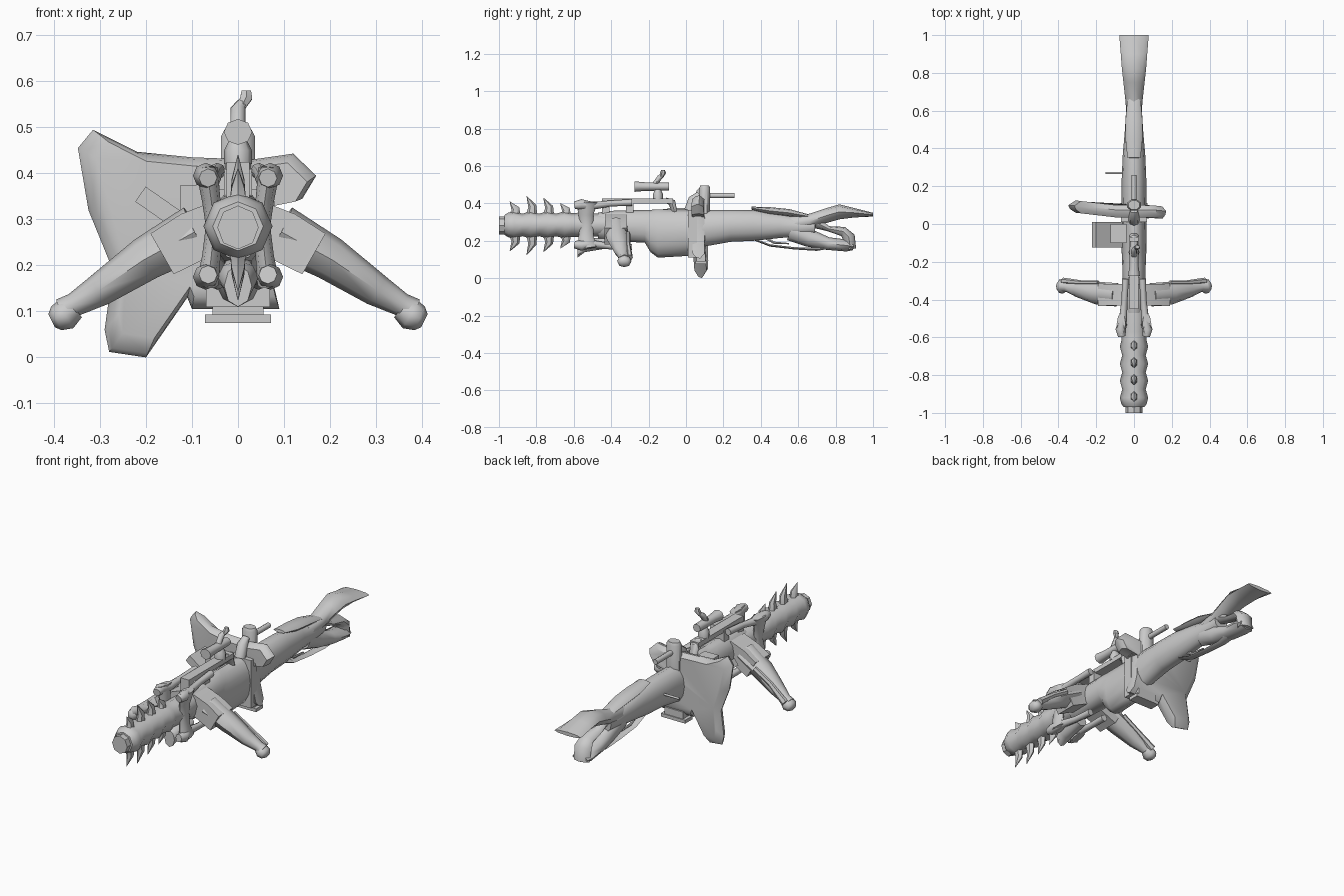
import bpy, bmesh, math
from mathutils import Vector

grey = bpy.data.materials.new("bone_grey")
grey.diffuse_color = (0.6, 0.6, 0.6, 1)


def finish(name, bm, angle=40):
    bmesh.ops.recalc_face_normals(bm, faces=bm.faces)
    me = bpy.data.meshes.new(name)
    bm.to_mesh(me)
    bm.free()
    me.materials.append(grey)
    ob = bpy.data.objects.new(name, me)
    bpy.context.collection.objects.link(ob)
    bpy.ops.object.select_all(action='DESELECT')
    ob.select_set(True)
    bpy.context.view_layer.objects.active = ob
    bpy.ops.object.shade_smooth_by_angle(angle=math.radians(angle))
    return ob


def skin(name, rings, angle=40):
    """Join equal rings of points into a capped solid."""
    bm = bmesh.new()
    vs = [[bm.verts.new(p) for p in r] for r in rings]
    n = len(vs[0])
    for a, b in zip(vs, vs[1:]):
        for i in range(n):
            bm.faces.new((a[i], a[(i + 1) % n], b[(i + 1) % n], b[i]))
    bm.faces.new(vs[0][::-1])
    bm.faces.new(vs[-1])
    return finish(name, bm, angle)


def loft(name, sections, n=10, angle=50, turn=0.0):
    """Sections along y: (y, half width, bottom z, top z)."""
    rings = []
    for y, w, b, t in sections:
        ring = []
        for i in range(n):
            a = 2 * math.pi * (i + turn) / n
            ring.append((w * math.cos(a), y, (b + t) / 2 + (t - b) / 2 * math.sin(a)))
        rings.append(ring)
    return skin(name, rings, angle)


def limb(name, path, sizes, side=(0, 1, 0), n=8, angle=50, turn=0.0):
    """Tapered tube; sizes are (radius along side, radius across)."""
    pts = [Vector(p) for p in path]
    rings = []
    for k, p in enumerate(pts):
        d = (pts[min(k + 1, len(pts) - 1)] - pts[max(k - 1, 0)]).normalized()
        s = Vector(side)
        s = (s - d * s.dot(d)).normalized()
        u = d.cross(s)
        ru, rv = sizes[k]
        rings.append([p + s * ru * math.cos(a) + u * rv * math.sin(a)
                      for a in (2 * math.pi * (i + turn) / n for i in range(n))])
    return skin(name, rings, angle)


def box(name, x0, x1, y0, y1, z0, z1):
    return skin(name, [[(x0, y0, z), (x1, y0, z), (x1, y1, z), (x0, y1, z)] for z in (z0, z1)], 30)


# Barrel: faceted muzzle and bulging tube
loft("muzzle", [(-1, .045, .235, .33), (-.96, .045, .235, .33)], 8, 30)
prof = [(-.97, .055), (-.95, .068), (-.92, .075), (-.875, .062), (-.83, .075), (-.785, .062),
        (-.74, .075), (-.695, .062), (-.65, .075), (-.61, .065), (-.57, .068), (-.4, .06)]
loft("barrel", [(y, r, .285 - r * .97, .285 + r * .97) for y, r in prof], 8)

# Hooked spikes above and below the barrel
for i, (y, top, bot) in enumerate([(-.92, .41, .145), (-.83, .44, .125), (-.74, .43, .14), (-.65, .40, .16)]):
    for nm, s, tip in (("upper", 1, top), ("lower", -1, bot)):
        base = .285 + s * .055
        limb(f"{nm}_spike_{i}", [(0, y + .005, base), (0, y + .008, base + (tip - base) * .45), (0, y - .022, tip)],
             [(.03, .02), (.022, .016), (.001, .001)], n=6)

# Four knobbed bones framing the fore end
for sx in (-1, 1):
    for nm, z, s in (("top", .395, 1), ("bottom", .175, -1)):
        limb(f"fore_bone_{nm}_{sx}",
             [(sx * .065, -.595, z - s * .005), (sx * .07, -.56, z), (sx * .058, -.5, z - s * .008),
              (sx * .05, -.4, z + s * .005), (sx * .045, -.29, z + s * .01)],
             [(.02, .02), (.028, .028), (.021, .021), (.016, .016), (.018, .018)], (1, 0, 0))
    limb(f"fore_clamp_{sx}", [(sx * .066, -.525, .16), (sx * .058, -.535, .22), (sx * .052, -.53, .285),
                             (sx * .058, -.535, .34), (sx * .068, -.53, .41)],
         [(.055, .024), (.04, .02), (.035, .018), (.04, .02), (.058, .024)])
loft("fore_lower_core", [(-.58, .03, .11, .2), (-.54, .045, .14, .21), (-.42, .035, .16, .22)], 8)

# Receiver
loft("receiver", [(-.47, .05, .21, .35), (-.42, .06, .2, .36), (-.22, .062, .19, .365), (-.19, .064, .14, .366),
                  (-.15, .065, .11, .367), (.02, .066, .12, .367), (.1, .066, .17, .366), (.24, .065, .195, .366),
                  (.36, .06, .2, .365), (.5, .048, .215, .345), (.62, .041, .225, .32), (.69, .04, .235, .325)], 12)

# Stock: upper blade, lower branch and rear strut around an opening
loft("stock_upper", [(.56, .038, .24, .335), (.66, .046, .265, .345), (.75, .056, .295, .375), (.82, .064, .315, .395),
                     (.9, .07, .325, .375), (1, .078, .33, .35)], 8)
limb("stock_lower", [(0, .56, .255), (0, .66, .215), (0, .76, .185), (0, .86, .175), (0, .895, .17)],
     [(.04, .055), (.042, .048), (.048, .034), (.055, .032), (.045, .02)], (1, 0, 0))
limb("stock_strut", [(0, .88, .155), (0, .87, .22), (0, .84, .25), (0, .76, .265), (0, .7, .295)],
     [(.045, .03), (.05, .034), (.04, .026), (.034, .014), (.03, .03)], (1, 0, 0))
limb("cheek_ridge", [(0, .35, .375), (0, .45, .36), (0, .55, .35), (0, .66, .33)],
     [(.035, .008), (.045, .02), (.045, .02), (.035, .01)], (1, 0, 0))
limb("trigger_guard", [(0, .37, .205), (0, .45, .175), (0, .58, .16), (0, .7, .155), (0, .76, .165)],
     [(.02, .006), (.022, .007), (.022, .007), (.025, .01), (.03, .01)], (1, 0, 0), 6)
limb("trigger", [(0, .43, .215), (0, .47, .19), (0, .55, .185)], [(.008, .01), (.007, .007), (.005, .004)], (1, 0, 0), 6)

# Splayed arms: socket sleeve, shaft and knuckle on each side
for sx in (-1, 1):
    limb(f"arm_socket_{sx}", [(sx * .02, -.375, .295), (sx * .1, -.375, .262), (sx * .165, -.375, .225)],
         [(.08, .075), (.08, .078), (.085, .072)], n=4, angle=30, turn=.5)
    limb(f"arm_shaft_{sx}", [(sx * .09, -.375, .275), (sx * .2, -.365, .215), (sx * .3, -.345, .147),
                            (sx * .355, -.333, .115), (sx * .38, -.33, .1)],
         [(.062, .058), (.06, .048), (.042, .036), (.027, .026), (.03, .03)])
    limb(f"arm_knuckle_{sx}", [(sx * .355, -.33, .108), (sx * .375, -.33, .093), (sx * .395, -.33, .085), (sx * .405, -.33, .08)],
         [(.025, .026), (.038, .034), (.036, .028), (.02, .016)])
    limb(f"arm_ridge_{sx}", [(sx * .19, -.31, .24), (sx * .28, -.31, .185), (sx * .375, -.3, .11)],
         [(.012, .014), (.012, .014), (.016, .02)], n=6)

# Broad side fin: hooked wing, drooping lobe and short far lobe
edge = [(-.315, .495), (-.348, .455), (-.325, .32), (-.272, .19), (-.29, .06), (-.28, .012), (-.2, .0),
        (-.11, .13), (-.1, .105), (.09, .105), (.07, .19), (.065, .33), (.14, .345), (.17, .395), (.12, .443),
        (.03, .43), (-.1, .435), (-.22, .447)]


def fin_ring(y, k):
    ring = []
    for x, z in edge:
        cx, cz = (-.07 if x < -.15 else max(-.07, min(.03, x))), .3
        out = max(0, abs(x) - .1)
        ring.append((cx + (x - cx) * k, y + out * (.1 if x < 0 else -.1), cz + (z - cz) * k))
    return ring


skin("side_fin", [fin_ring(.035, .86), fin_ring(.055, .97), fin_ring(.075, 1), fin_ring(.1, .86)], 45)

# Clamp around the receiver with a foot plate and rear-facing sight block
box("clamp_band", -.07, .07, .01, .06, .11, .365)
box("foot_plate", -.072, .072, .05, .11, .075, .093)
box("foot_stem", -.055, .055, .055, .105, .09, .13)
limb("sight_block", [(0, .1, .34), (0, .1, .48), (0, .1, .495)], [(.032, .04), (.032, .04), (.026, .032)], n=8, turn=.5)
limb("sight_rod", [(0, .11, .442), (0, .26, .442)], [(.014, .014)] * 2, (1, 0, 0))
limb("sight_lug", [(0, .02, .36), (0, .04, .42), (0, .07, .45)], [(.03, .03), (.028, .028), (.015, .02)])

# Top rail and its end posts
box("top_rail", -.025, .025, -.45, -.07, .4, .425)
limb("rail_rear_post", [(0, -.11, .418), (0, -.075, .405), (0, -.06, .35)], [(.024, .014), (.024, .02), (.024, .014)], (1, 0, 0))
box("rail_front_post", -.025, .025, -.45, -.41, .33, .41)
box("rail_foot", -.03, .03, -.32, -.28, .33, .41)

# Scope with a mount and tilted lever
limb("scope", [(0, -.275, .49), (0, -.22, .49), (0, -.09, .49)], [(.031, .028), (.024, .023), (.022, .021)], (1, 0, 0))
limb("scope_mount", [(0, -.15, .42), (0, -.15, .45), (0, -.15, .475)], [(.027, .03), (.027, .03), (.015, .018)])
limb("scope_lever", [(0, -.165, .505), (0, -.14, .54), (.008, -.125, .552)], [(.014, .016), (.014, .016), (.012, .012)])
limb("lever_tip", [(.008, -.13, .545), (.018, -.122, .565), (.018, -.122, .58)], [(.01, .01), (.016, .015), (.009, .012)], n=6)

# Slanted side magazine, its housing and the bolt handle
limb("side_magazine", [(-.212, -.057, .355), (-.04, -.057, .235)], [(.094, .028)] * 2, n=4, angle=30, turn=.5)
box("magazine_housing", -.125, -.04, -.1, .0, .31, .375)
box("side_lug", .04, .08, .03, .08, .33, .345)
limb("bolt_handle", [(-.04, .27, .29), (-.15, .27, .29)], [(.006, .006)] * 2)
